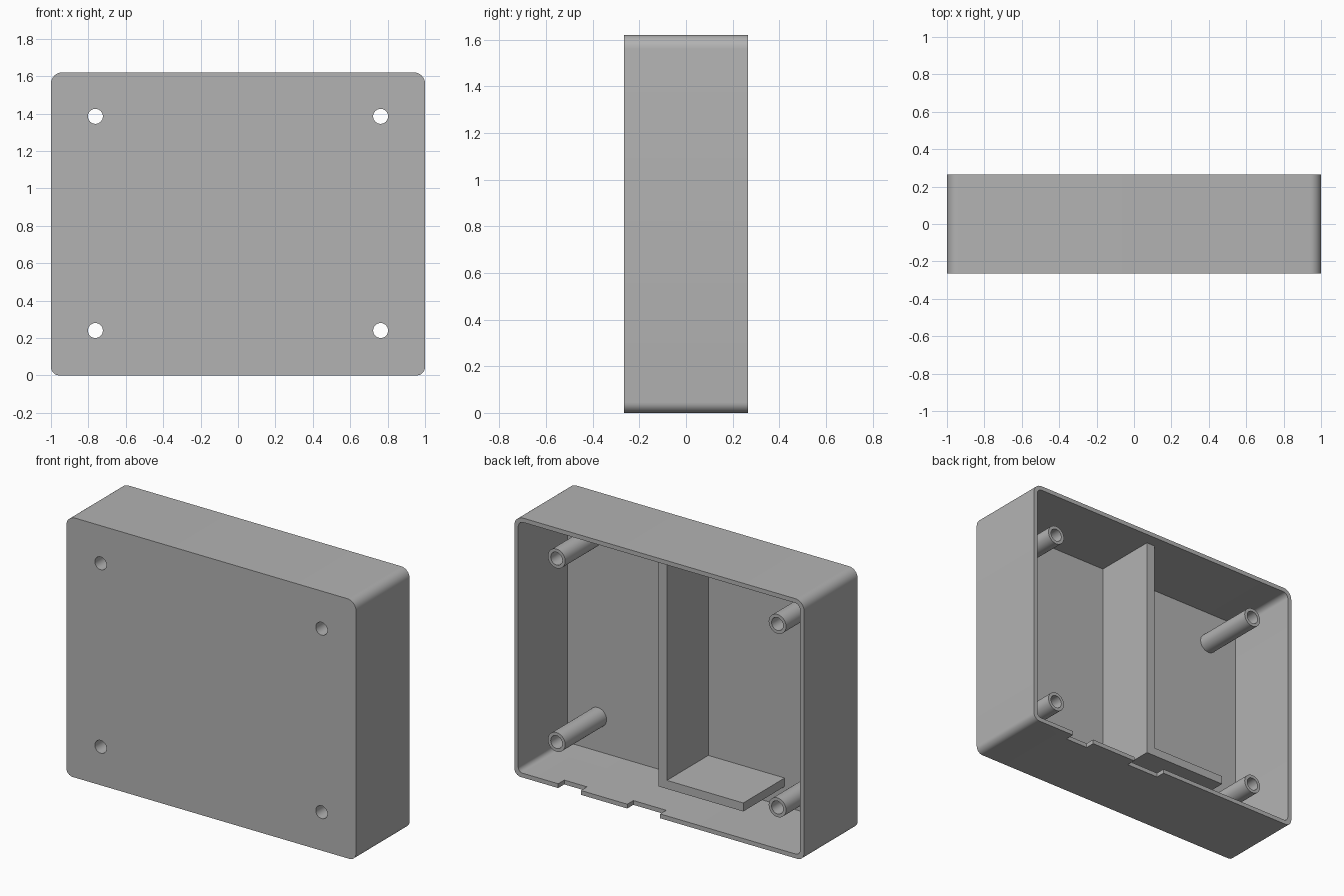
import bpy
import bmesh
import math

if "Cube" in bpy.data.objects:
    bpy.data.objects.remove(bpy.data.objects["Cube"], do_unlink=True)

# Main dimensions
HALF_W, HALF_D, HEIGHT = 1.0, 0.265, 1.62
WALL = 0.027
PANEL_Y = -0.22          # inner face of the front panel
INNER_Y = 0.188          # rear end of the posts, divider and shelf
POST_X, POST_ZS = 0.7625, (0.24, 1.385)

GREY = (0.45, 0.45, 0.45, 1.0)
plastic = bpy.data.materials.new("grey_plastic")
plastic.use_nodes = True
plastic.diffuse_color = GREY
plastic.node_tree.nodes["Principled BSDF"].inputs["Base Color"].default_value = GREY


def circle(cx, cz, r, steps=32):
    return [(cx + r * math.cos(2 * math.pi * i / steps),
             cz + r * math.sin(2 * math.pi * i / steps)) for i in range(steps)]


def rounded_rect(x0, x1, z0, z1, r_bottom, r_top, steps=8):
    """Outline with separate bottom and top corner radii."""
    corners = [(x1 - r_top, z1 - r_top, r_top), (x0 + r_top, z1 - r_top, r_top),
               (x0 + r_bottom, z0 + r_bottom, r_bottom),
               (x1 - r_bottom, z0 + r_bottom, r_bottom)]
    points = []
    for quarter, (cx, cz, r) in enumerate(corners):
        for i in range(steps + 1):
            a = (quarter + i / steps) * math.pi / 2
            points.append((cx + r * math.cos(a), cz + r * math.sin(a)))
    return points


def rect(x0, x1, z0, z1):
    return [(x1, z1), (x0, z1), (x0, z0), (x1, z0)]


def prism(name, outline, y0, y1):
    """Extrude an x-z outline along y."""
    bm = bmesh.new()
    face = bm.faces.new([bm.verts.new((x, y0, z)) for x, z in outline])
    grown = bmesh.ops.extrude_face_region(bm, geom=[face])["geom"]
    moved = [v for v in grown if isinstance(v, bmesh.types.BMVert)]
    bmesh.ops.translate(bm, verts=moved, vec=(0, y1 - y0, 0))
    bmesh.ops.recalc_face_normals(bm, faces=bm.faces)
    mesh = bpy.data.meshes.new(name)
    bm.to_mesh(mesh)
    bm.free()
    mesh.materials.append(plastic)
    obj = bpy.data.objects.new(name, mesh)
    bpy.context.collection.objects.link(obj)
    return obj


def cut(obj, cutters):
    """Subtract the cutters and bake the result."""
    for cutter in cutters:
        cutter.hide_render = True
        mod = obj.modifiers.new("cut", 'BOOLEAN')
        mod.operation, mod.solver, mod.object = 'DIFFERENCE', 'EXACT', cutter
    graph = bpy.context.evaluated_depsgraph_get()
    graph.update()
    baked = bpy.data.meshes.new_from_object(obj.evaluated_get(graph))
    obj.modifiers.clear()
    obj.data = baked
    for cutter in cutters:
        bpy.data.objects.remove(cutter, do_unlink=True)


def smooth(obj):
    bpy.ops.object.select_all(action='DESELECT')
    obj.select_set(True)
    bpy.context.view_layer.objects.active = obj
    bpy.ops.object.shade_smooth_by_angle(angle=math.radians(30))


# Open-backed case with screw holes and two notches in the rear lower rim
case = prism("case", rounded_rect(-HALF_W, HALF_W, 0, HEIGHT, 0.045, 0.06), -HALF_D, HALF_D)
inner_w = HALF_W - WALL
cutters = [prism("cavity_cutter",
                 rounded_rect(-inner_w, inner_w, WALL, HEIGHT - WALL, 0.03, 0.035),
                 PANEL_Y, HALF_D + 0.1)]
for x in (-POST_X, POST_X):
    for z in POST_ZS:
        cutters.append(prism("hole_cutter", circle(x, z, 0.04), -0.4, 0))
for x0, x1 in ((0.54, 0.697), (-0.007, 0.22)):
    cutters.append(prism("notch_cutter", rect(x0, x1, -0.1, 0.06), HALF_D - 0.06, HALF_D + 0.1))
cut(case, cutters)
smooth(case)

# Hollow screw posts behind each hole
for side, x in (("right", -POST_X), ("left", POST_X)):
    for level, z in zip(("lower", "upper"), POST_ZS):
        post = prism(f"{level}_{side}_post", circle(x, z, 0.06), PANEL_Y - 0.01, INNER_Y)
        cut(post, [prism("bore_cutter", circle(x, z, 0.04), -0.4, 0.4)])
        smooth(post)

# Divider hanging from the ceiling, with a shelf at its foot, as one bracket
bracket = [(0.057, HEIGHT - WALL), (0.0, HEIGHT - WALL), (0.0, 0.205),
           (-0.527, 0.205), (-0.527, 0.152), (0.057, 0.152)]
prism("divider_and_shelf", bracket, PANEL_Y, INNER_Y)
